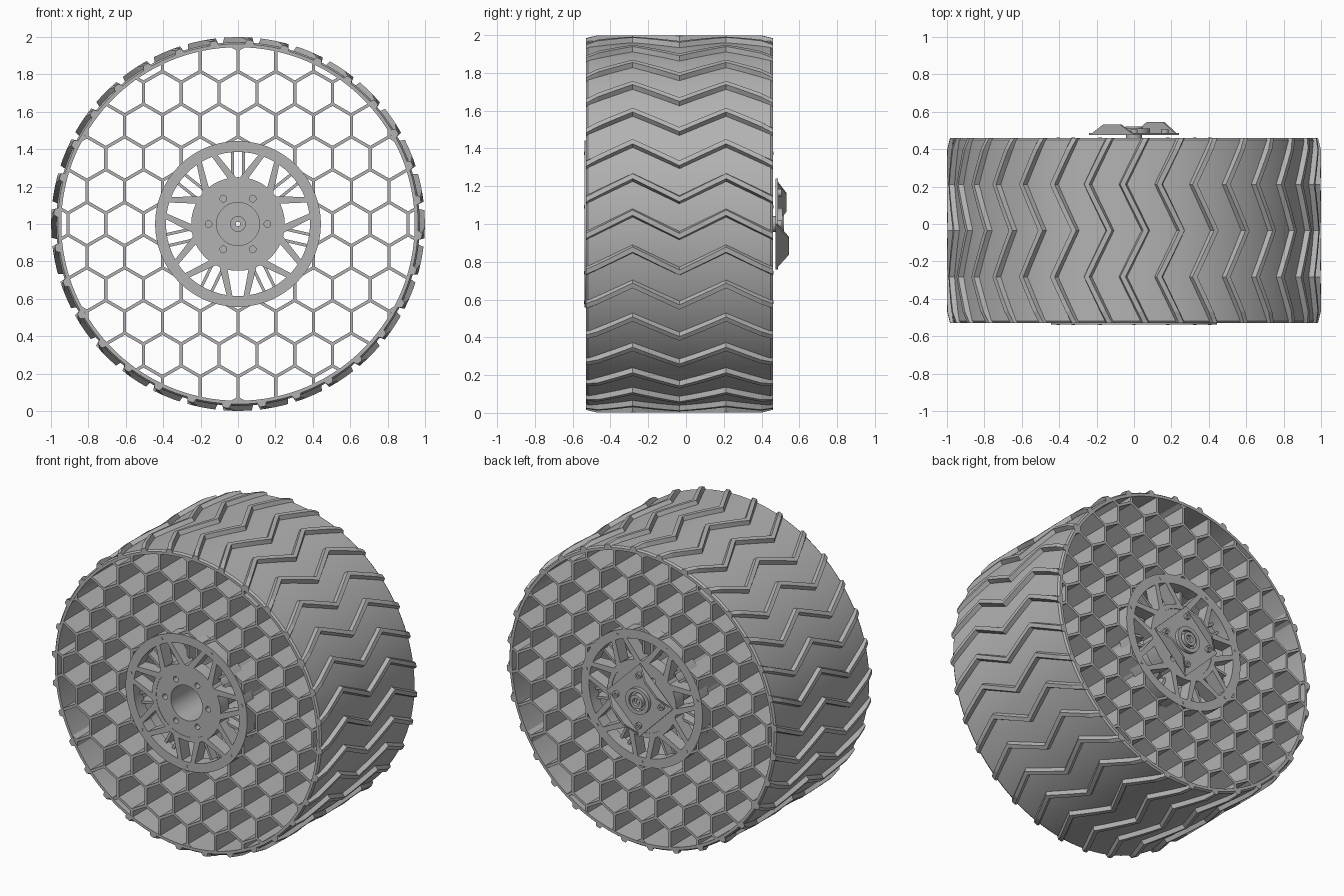
import bpy, bmesh, math
from math import sin, cos, radians, pi, hypot
from mathutils import Vector

cube = bpy.data.objects.get("Cube")
if cube:
    bpy.data.objects.remove(cube, do_unlink=True)

grey = bpy.data.materials.new("plain_grey")
grey.use_nodes = True
grey.diffuse_color = (0.45, 0.45, 0.45, 1)
grey.node_tree.nodes["Principled BSDF"].inputs["Base Color"].default_value = (0.45, 0.45, 0.45, 1)

FRONT, BACK, AXLE = -0.53, 0.46, 1.0


def finish(name, bm, smooth=False):
    bmesh.ops.recalc_face_normals(bm, faces=bm.faces)
    mesh = bpy.data.meshes.new(name)
    bm.to_mesh(mesh)
    bm.free()
    mesh.materials.append(grey)
    ob = bpy.data.objects.new(name, mesh)
    ob.location.z = AXLE
    bpy.context.collection.objects.link(ob)
    if smooth:
        bpy.ops.object.select_all(action='DESELECT')
        ob.select_set(True)
        bpy.context.view_layer.objects.active = ob
        bpy.ops.object.shade_smooth_by_angle(angle=radians(30))
    return ob


def lathe(name, profile, steps=96, closed=True, at=(0, 0)):
    """Turn (radius, y) points round the axle direction."""
    bm = bmesh.new()
    vs = [bm.verts.new((r, y, 0)) for r, y in profile]
    pairs = list(zip(vs, vs[1:])) + ([(vs[-1], vs[0])] if closed else [])
    es = [bm.edges.new(p) for p in pairs]
    bmesh.ops.spin(bm, geom=vs + es, cent=(0, 0, 0), axis=(0, 1, 0),
                   angle=2 * pi, steps=steps, use_duplicate=False)
    bmesh.ops.remove_doubles(bm, verts=bm.verts, dist=0.0001)
    bmesh.ops.translate(bm, verts=bm.verts, vec=(at[0], 0, at[1]))
    return finish(name, bm, True)


def ring(name, r0, r1, y0, y1, **kw):
    return lathe(name, [(r0, y0), (r1, y0), (r1, y1), (r0, y1)], **kw)


def add_prism(bm, pts, y0, y1):
    """Extrude an (x, z) outline from y0 to y1."""
    a = [bm.verts.new((x, y0, z)) for x, z in pts]
    b = [bm.verts.new((x, y1, z)) for x, z in pts]
    bm.faces.new(a)
    bm.faces.new(b[::-1])
    for i in range(len(a)):
        j = (i + 1) % len(a)
        bm.faces.new((a[i], b[i], b[j], a[j]))


def add_wall(bm, p, q, width, y0, y1):
    """Straight wall between two (x, z) points."""
    p, q = Vector(p), Vector(q)
    d = (q - p).normalized()
    n = Vector((-d.y, d.x)) * width / 2
    add_prism(bm, [p + n, p - n, q - n, q + n], y0, y1)


def polar(r, deg):
    return Vector((r * cos(radians(deg)), r * sin(radians(deg))))


def circle(r, n=72, centre=(0, 0)):
    return [polar(r, 360 * i / n) + Vector(centre) for i in range(n)]


def pierced_plate(name, outlines, y0, y1):
    """Flat plate: first outline is the rim, the rest are holes."""
    cu = bpy.data.curves.new(name + "_outline", 'CURVE')
    cu.dimensions, cu.fill_mode, cu.extrude = '2D', 'BOTH', (y1 - y0) / 2
    for pts in outlines:
        sp = cu.splines.new('POLY')
        sp.points.add(len(pts) - 1)
        for point, (x, z) in zip(sp.points, pts):
            point.co = (x, z, 0, 1)
        sp.use_cyclic_u = True
    tmp = bpy.data.objects.new(name + "_outline", cu)
    bpy.context.collection.objects.link(tmp)
    dg = bpy.context.evaluated_depsgraph_get()
    mesh = bpy.data.meshes.new_from_object(tmp.evaluated_get(dg))
    bm = bmesh.new()
    bm.from_mesh(mesh)
    bpy.data.objects.remove(tmp, do_unlink=True)
    bpy.data.meshes.remove(mesh)
    bmesh.ops.remove_doubles(bm, verts=bm.verts, dist=0.0001)
    for v in bm.verts:
        v.co = (v.co.x, (y0 + y1) / 2 - v.co.z, v.co.y)
    return finish(name, bm, True)


# Outer band with softened edges
lathe("outer_band", [(0.945, FRONT), (0.963, FRONT), (0.972, FRONT + 0.012),
                     (0.972, BACK - 0.012), (0.963, BACK), (0.945, BACK)], steps=128)

# Zigzag tread ridges
RIDGES, STATIONS, SWING = 32, 16, 7.1
bm = bmesh.new()
for k in range(RIDGES):
    base = 7.6 + 360 * k / RIDGES
    rows = []
    for s in range(STATIONS + 1):
        t = s / STATIONS
        y = FRONT + (BACK - FRONT) * t
        wave = 1 - abs((t * 4) % 2 - 1)
        top = 0.985 if s in (0, STATIONS) else 0.999
        section = [(-1.45, 0.96), (-1.3, 0.972), (-0.8, top),
                   (0.8, top), (1.3, 0.972), (1.45, 0.96)]
        row = []
        for off, r in section:
            x, z = polar(r, base + SWING * wave + off)
            row.append(bm.verts.new((x, y, z)))
        rows.append(row)
    for a, b in zip(rows, rows[1:]):
        for i in range(len(a)):
            j = (i + 1) % len(a)
            bm.faces.new((a[i], a[j], b[j], b[i]))
    bm.faces.new(rows[0])
    bm.faces.new(rows[-1][::-1])
finish("tread_ridges", bm)

# Honeycomb web between the barrel and the band
CELL = 0.202
SIDE = CELL / math.sqrt(3)
bm = bmesh.new()
for row in range(-7, 8):
    for col in range(-7, 8):
        centre = Vector((CELL * (col + 0.5 * (row % 2)), 1.5 * SIDE * row))
        for deg in (-30, 30, 90):
            p, q = centre + polar(SIDE, deg), centre + polar(SIDE, deg + 60)
            inside = [c for c in (p.lerp(q, i / 40) for i in range(41))
                      if 0.42 < c.length < 0.955]
            if len(inside) > 1:
                add_wall(bm, inside[0], inside[-1], 0.017, FRONT + 0.002, BACK - 0.002)
finish("honeycomb_web", bm)

# Barrel, with a rim flange and spoke plate at each end
ring("barrel", 0.405, 0.435, FRONT + 0.01, BACK - 0.01)
GROUPS = 7
gap = 360 / GROUPS


def arc(r, mid, half, n=7):
    return [polar(r, mid - half + 2 * half * i / (n - 1)) for i in range(n)]


openings = []
for g in range(GROUPS):
    mid = 90 + g * gap
    openings.append(arc(0.385, mid, 16.5) + arc(0.25, mid, 2.5)[::-1])
    openings.append(arc(0.385, mid + gap / 2, 4.5) + arc(0.25, mid + gap / 2, 13)[::-1])
for end, y0, y1 in (("front", FRONT - 0.007, FRONT + 0.08), ("back", BACK - 0.085, BACK)):
    pierced_plate(end + "_spokes", [circle(0.443, 96)] + openings + [circle(0.22)], y0, y1)
    # Paired inner bars behind each large opening
    bm = bmesh.new()
    inner = 0.06 if end == "front" else -0.06
    for g in range(GROUPS):
        a = 90 + g * gap
        side = polar(1, a + 90)
        for s in (-0.03, 0.03):
            add_wall(bm, polar(0.24, a) + side * s, polar(0.41, a) + side * s,
                     0.016, y0 + inner, y1 + inner)
    finish(end + "_inner_bars", bm)
    # Small rivets on the flange
    for g in range(GROUPS):
        lathe(end + "_rivet", [(0, FRONT - 0.01), (0.009, FRONT - 0.01), (0.009, FRONT)]
              if end == "front" else [(0, BACK + 0.003), (0.009, BACK + 0.003), (0.009, BACK)],
              steps=12, closed=False, at=polar(0.415, 90 + (g + 0.5) * gap))

# Hub: drilled face plates, tube and closed bottom
holes = [circle(0.018, 20, polar(0.157, 60 * i)) for i in range(6)]
pierced_plate("hub_face", [circle(0.235), circle(0.115)] + holes, FRONT - 0.005, FRONT + 0.08)
pierced_plate("hub_back", [circle(0.235), circle(0.04)] + holes, BACK - 0.085, BACK - 0.005)
ring("hub_tube", 0.115, 0.138, FRONT + 0.02, BACK - 0.02, steps=64)
ring("axle_post", 0.012, 0.042, BACK - 0.11, BACK + 0.04, steps=32)

# Square mounting bracket on the back, set on its corner
R, PLATE = 0.24, BACK + 0.015
corners = [polar(R, 90 * i) for i in range(4)]
pierced_plate("bracket_plate", [corners, circle(0.04, 32)], PLATE, PLATE + 0.012)
for name, a, b, height in (("lower_flange", corners[3], corners[0], 0.07),
                           ("upper_flange", corners[1], corners[2], 0.058)):
    bm = bmesh.new()
    inward = -(a + b).normalized() * 0.014
    outline = [(0, PLATE), (1, PLATE), (0.68, PLATE + height), (0.32, PLATE + height)]
    faces = []
    for shift in (Vector((0, 0)), inward):
        pts = [(a.lerp(b, t) + shift, y) for t, y in outline]
        faces.append([bm.verts.new((p.x, y, p.y)) for p, y in pts])
    bm.faces.new(faces[0])
    bm.faces.new(faces[1][::-1])
    for i in range(4):
        j = (i + 1) % 4
        bm.faces.new((faces[0][i], faces[0][j], faces[1][j], faces[1][i]))
    finish(name, bm)
ring("bracket_collar", 0.06, 0.085, PLATE, PLATE + 0.035, steps=48)
ring("bearing_ring", 0.025, 0.045, PLATE, PLATE + 0.045, steps=32)
for i in range(4):
    ring("bracket_screw", 0.008, 0.02, PLATE, PLATE + 0.03, steps=16, at=polar(0.165, 90 * i))
